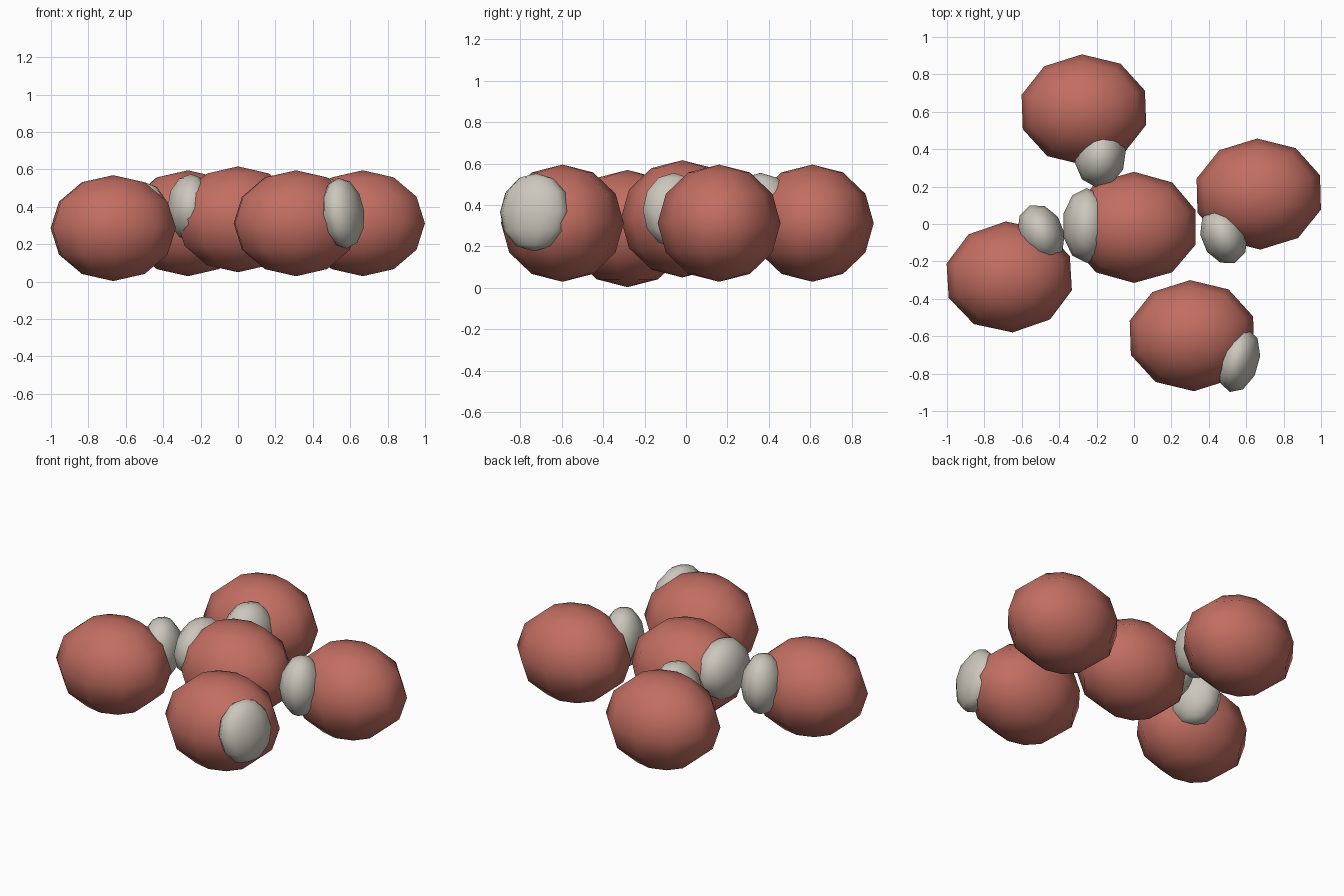
import bpy
import math

cube = bpy.data.objects.get("Cube")
if cube:
    bpy.data.objects.remove(cube, do_unlink=True)


def make_material(name, rgb):
    mat = bpy.data.materials.new(name)
    mat.use_nodes = True
    color = (*rgb, 1.0)
    mat.diffuse_color = color
    mat.node_tree.nodes["Principled BSDF"].inputs["Base Color"].default_value = color
    return mat


red = make_material("brick red", (0.54, 0.155, 0.12))
pale = make_material("pale grey", (0.60, 0.57, 0.505))


def ball(name, location, radii, mat, yaw=0, roll=0):
    """Low-poly, smooth-shaded ellipsoid."""
    bpy.ops.mesh.primitive_uv_sphere_add(segments=10, ring_count=6, radius=1,
                                         location=location)
    obj = bpy.context.object
    obj.name = name
    obj.scale = radii
    obj.rotation_euler = (0, math.radians(roll), math.radians(yaw))
    obj.data.materials.append(mat)
    bpy.ops.object.shade_smooth()
    return obj


BODY = (0.347, 0.297, 0.283)

# name, body centre, body yaw, patch centre, patch radii, patch yaw, patch roll
pieces = [
    ("middle", (0, -0.018, 0.333), 0, (-0.252, -0.008, 0.395), (0.132, 0.2, 0.18), 0, 0),
    ("left", (0.667, 0.16, 0.312), 1.5, (0.48, -0.06, 0.375), (0.122, 0.16, 0.18), 22, 0),
    ("front", (0.31, -0.597, 0.312), 2, (0.56, -0.73, 0.365), (0.11, 0.175, 0.19), -16, -7),
    ("right", (-0.667, -0.283, 0.286), 3.5, (-0.497, -0.05, 0.35), (0.122, 0.16, 0.18), 22, 0),
    ("back", (-0.268, 0.61, 0.312), 2, (-0.18, 0.36, 0.375), (0.137, 0.165, 0.18), -8, 0),
]

# Each rounded body carries one pale patch sunk into its side
for name, center, yaw, patch, radii, patch_yaw, patch_roll in pieces:
    ball(f"{name}_body", center, BODY, red, yaw)
    ball(f"{name}_patch", patch, radii, pale, patch_yaw, patch_roll)
